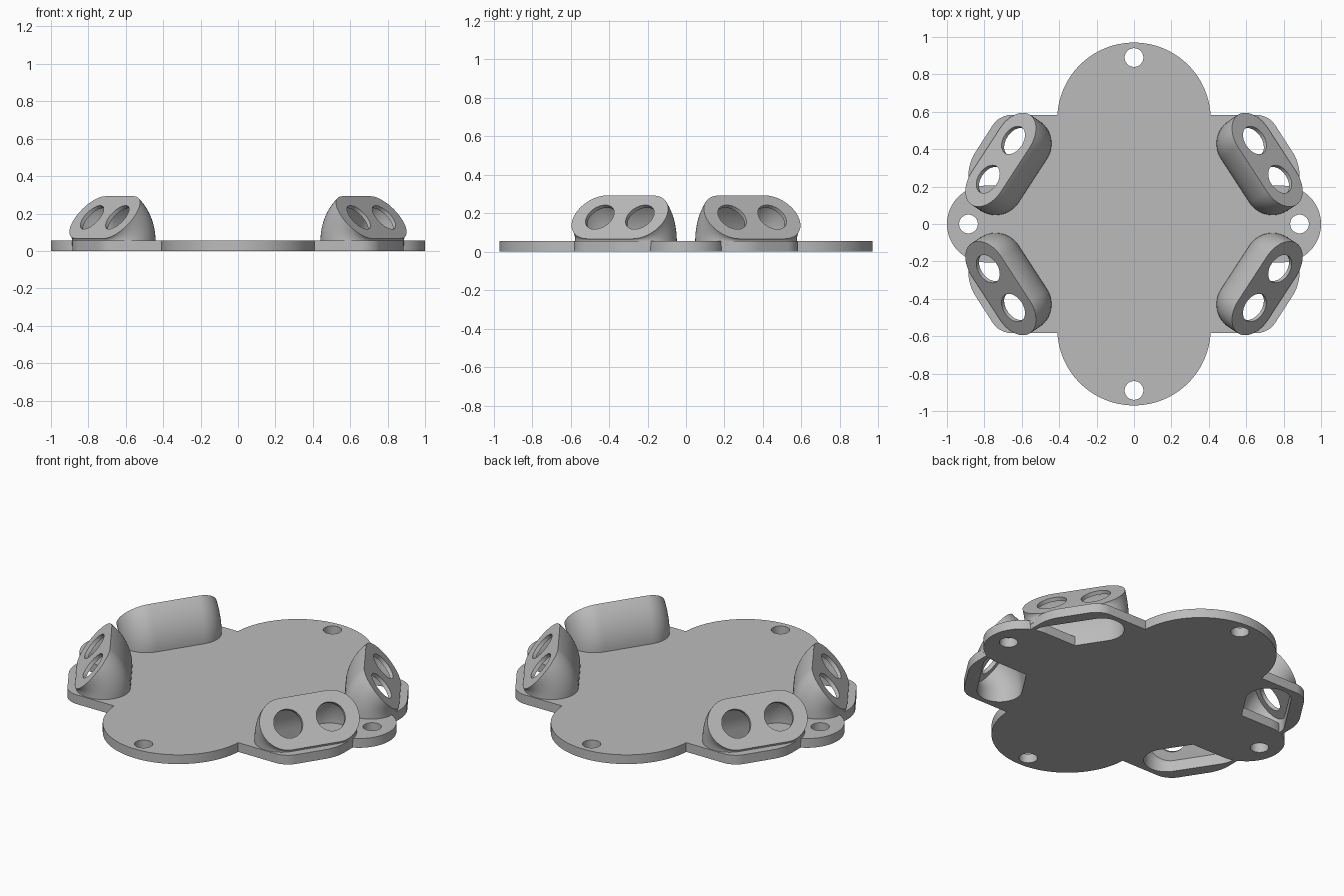
import bpy, bmesh
from math import radians, sin, cos, pi
from mathutils import Vector, Matrix

cube = bpy.data.objects.get("Cube")
if cube:
    bpy.data.objects.remove(cube, do_unlink=True)

grey = bpy.data.materials.new("plain_grey")
grey.use_nodes = True
GREY = (0.5, 0.5, 0.5, 1)
grey.diffuse_color = GREY
grey.node_tree.nodes["Principled BSDF"].inputs["Base Color"].default_value = GREY

THICK = 0.055                       # base plate thickness
TILT = radians(50)                  # tilt of each pod face
OUT = Vector((cos(radians(33)), sin(radians(33)), 0))   # pod outward direction
ALONG = Vector((OUT.y, -OUT.x, 0))  # pod long direction
UP = Vector((0, 0, 1))
NORMAL = OUT * sin(TILT) + UP * cos(TILT)
PIVOT = OUT * 0.89 + ALONG * 0.10 + UP * THICK
RHO = 0.163                         # pod centre line to pivot


def arc(cx, cy, r, a0, a1, n=32):
    return [(cx + r * cos(radians(a0 + (a1 - a0) * i / n)),
             cy + r * sin(radians(a0 + (a1 - a0) * i / n))) for i in range(n + 1)]


def finish(bm, name):
    bmesh.ops.recalc_face_normals(bm, faces=bm.faces[:])
    mesh = bpy.data.meshes.new(name)
    bm.to_mesh(mesh)
    bm.free()
    mesh.materials.append(grey)
    obj = bpy.data.objects.new(name, mesh)
    bpy.context.scene.collection.objects.link(obj)
    return obj


def prism(name, outline, height, rounding=0):
    bm = bmesh.new()
    bm.faces.new([bm.verts.new((x, y, 0)) for x, y in outline])
    if rounding:
        bmesh.ops.bevel(bm, geom=bm.verts[:], offset=rounding, segments=6,
                        profile=0.5, affect='VERTICES')
    top = bmesh.ops.extrude_face_region(bm, geom=bm.faces[:])["geom"]
    bmesh.ops.translate(bm, vec=UP * height,
                        verts=[v for v in top if isinstance(v, bmesh.types.BMVert)])
    return finish(bm, name)


def cylinder(center, axis, r, depth):
    bm = bmesh.new()
    turn = axis.to_track_quat('Z', 'Y').to_matrix().to_4x4()
    bmesh.ops.create_cone(bm, cap_ends=True, segments=48, radius1=r, radius2=r,
                          depth=depth, matrix=Matrix.Translation(center) @ turn)
    return finish(bm, "hole_cutter")


def swept_slot(name, r, bottom, skin=0):
    """Slot profile rising from the plate, then turning about the pivot."""
    half = 0.14
    slot = arc(half, 0, r, -90, 90, 24) + arc(-half, 0, r, 90, 270, 24)
    bm = bmesh.new()
    steps = 16
    rings = []
    for k in range(-1, steps + 1):
        a = TILT * max(k, 0) / steps
        drop = UP * (bottom - THICK) if k < 0 else Vector()
        rings.append([bm.verts.new(PIVOT + ALONG * b + drop
                      + (UP * sin(a) - OUT * cos(a)) * (RHO - o)) for b, o in slot])
    for low, high in zip(rings, rings[1:]):
        for i in range(len(slot)):
            j = (i + 1) % len(slot)
            bm.faces.new((low[i], low[j], high[j], high[i]))
    bm.faces.new(rings[0])
    bm.faces.new(rings[-1])
    if skin:                        # leave a front wall of even thickness
        bmesh.ops.bisect_plane(bm, geom=bm.verts[:] + bm.edges[:] + bm.faces[:],
                               plane_co=PIVOT - NORMAL * skin, plane_no=NORMAL,
                               clear_outer=True)
        bmesh.ops.holes_fill(bm, edges=[e for e in bm.edges if e.is_boundary])
    return finish(bm, name)


def cut(obj, cutters):
    for c in cutters:
        c.hide_render = True
        mod = obj.modifiers.new("cut", 'BOOLEAN')
        mod.operation = 'DIFFERENCE'
        mod.solver = 'EXACT'
        mod.object = c
    graph = bpy.context.evaluated_depsgraph_get()
    mesh = bpy.data.meshes.new_from_object(obj.evaluated_get(graph))
    obj.modifiers.clear()
    obj.data = mesh


def smooth(obj):
    obj.data.shade_smooth()
    obj.data.set_sharp_from_angle(angle=radians(30))


# Base plate: long rounded body with two side lobes and four screw holes
W, CY, LR, LX = 0.41, 0.56, 0.205, 0.795
outline = (arc(0, CY, W, 0, 180, 64) + [(-W, LR)] + arc(-LX, 0, LR, 90, 270)
           + [(-W, -LR)] + arc(0, -CY, W, 180, 360, 64) + [(W, -LR)]
           + arc(LX, 0, LR, -90, 90) + [(W, LR)])
base = prism("base_plate", outline, THICK)
screws = [cylinder(Vector((x, y, 0)), UP, 0.05, 0.3)
          for x, y in ((0, 0.89), (0, -0.89), (0.885, 0), (-0.885, 0))]
cut(base, screws)
smooth(base)

# One corner: plate and hollow tilted pod with two round openings
cavity = swept_slot("cavity_cutter", 0.122, -0.05, skin=0.022)
face_center = PIVOT + (UP * sin(TILT) - OUT * cos(TILT)) * RHO
openings = [cylinder(face_center + ALONG * s * 0.124, NORMAL, 0.082, 0.1)
            for s in (-1, 1)]
corner = prism("corner_plate", [(0.3, 0.1), (0.885, 0.1), (0.885, 0.327),
                                (0.72, 0.583), (0.3, 0.583)], THICK, 0.06)
cut(corner, [cavity])
pod = swept_slot("sensor_pod", 0.147, 0.03)
cut(pod, [cavity] + openings)

# Mirror the corner into all four quadrants
for part in (corner, pod):
    smooth(part)
    label = part.name
    for sx, sy, where in ((-1, 1, "back_right"), (1, -1, "front_left"),
                          (-1, -1, "front_right")):
        twin = part.copy()
        twin.data = part.data.copy()
        twin.name = label + "_" + where
        twin.data.transform(Matrix.Diagonal((sx, sy, 1, 1)))
        if sx * sy < 0:
            twin.data.flip_normals()
        bpy.context.scene.collection.objects.link(twin)
    part.name = label + "_back_left"

for helper in screws + openings + [cavity]:
    bpy.data.objects.remove(helper, do_unlink=True)
